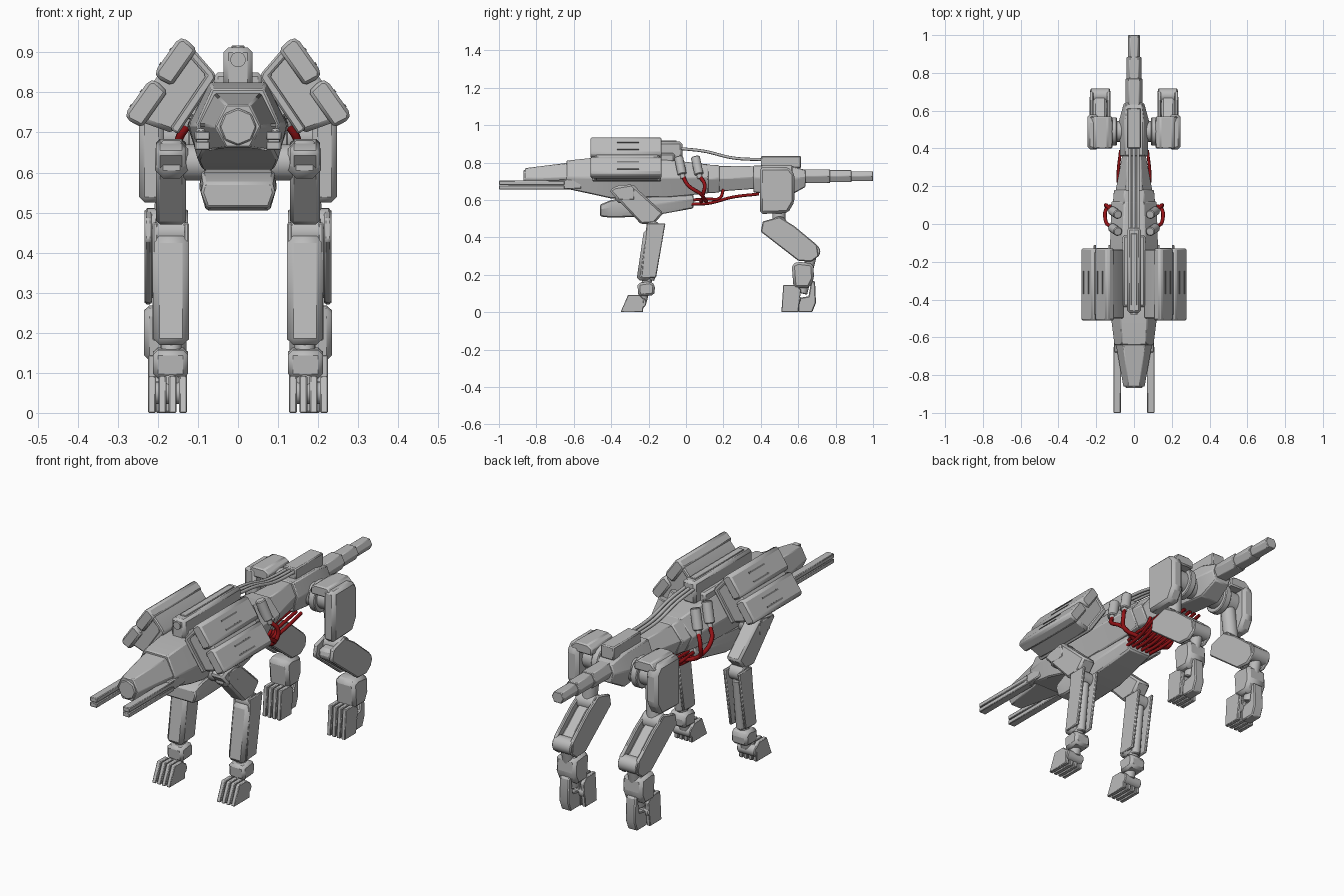
import bpy
from math import radians
from mathutils import Vector

cube = bpy.data.objects.get("Cube")
if cube:
    bpy.data.objects.remove(cube, do_unlink=True)


def material(name, rgb):
    m = bpy.data.materials.new(name)
    m.use_nodes = True
    m.diffuse_color = (*rgb, 1)
    m.node_tree.nodes["Principled BSDF"].inputs["Base Color"].default_value = (*rgb, 1)
    return m


GREY = material("armor grey", (0.5, 0.5, 0.5))
SLOT = material("slot grey", (0.2, 0.2, 0.2))
RED = material("cable red", (0.3, 0.006, 0.008))


def add(name, data, mat, bevel, mirror):
    data.materials.append(mat)
    ob = bpy.data.objects.new(name, data)
    bpy.context.collection.objects.link(ob)
    if bevel:
        b = ob.modifiers.new("Bevel", "BEVEL")
        b.width, b.segments, b.limit_method = bevel, 1, "ANGLE"
    if mirror:
        ob.modifiers.new("Mirror", "MIRROR").use_mirror_merge = False
    return ob


def loft(name, rings, mat=GREY, bevel=0.0, mirror=False):
    """Skin a row of equal rings and cap both ends."""
    n = len(rings[0])
    verts = [p for ring in rings for p in ring]
    faces = [list(range(n)), list(range(len(verts) - n, len(verts)))]
    for k in range(len(rings) - 1):
        for i in range(n):
            j = (i + 1) % n
            faces.append([k * n + i, k * n + j, k * n + n + j, k * n + n + i])
    me = bpy.data.meshes.new(name)
    me.from_pydata(verts, [], faces)
    import bmesh
    bm = bmesh.new()
    bm.from_mesh(me)
    bmesh.ops.recalc_face_normals(bm, faces=bm.faces)
    bm.to_mesh(me)
    bm.free()
    return add(name, me, mat, bevel, mirror)


def side_prism(name, prof, x0, x1, bevel=0.006, mirror=True, mat=GREY):
    return loft(name, [[(x, y, z) for y, z in prof] for x in (x0, x1)], mat, bevel, mirror)


def front_prism(name, prof, y0, y1, bevel=0.006, mirror=True, mat=GREY):
    return loft(name, [[(x, y, z) for x, z in prof] for y in (y0, y1)], mat, bevel, mirror)


def box(name, x0, x1, y0, y1, z0, z1, bevel=0.005, mirror=False, mat=GREY):
    return side_prism(name, [(y0, z0), (y1, z0), (y1, z1), (y0, z1)], x0, x1, bevel, mirror, mat)


def rod(name, p, q, r, mirror=True, sides=20, mat=GREY):
    p, q = Vector(p), Vector(q)
    rot = (q - p).to_track_quat("Z", "Y")
    rings = []
    for c in (p, q):
        ring = []
        for i in range(sides):
            v = Vector((r, 0, 0))
            v.rotate(rot)
            spin = (q - p).normalized()
            from mathutils import Quaternion
            v.rotate(Quaternion(spin, radians(360 * i / sides)))
            ring.append(c + v)
        rings.append(ring)
    return loft(name, rings, mat, 0.004 if r > 0.02 else 0, mirror)


def cable(name, pts, r, mat=RED, mirror=True):
    cu = bpy.data.curves.new(name, "CURVE")
    cu.dimensions, cu.bevel_depth, cu.bevel_resolution = "3D", r, 2
    cu.use_fill_caps = True
    sp = cu.splines.new("BEZIER")
    sp.bezier_points.add(len(pts) - 1)
    for b, p in zip(sp.bezier_points, pts):
        b.co = p
        b.handle_left_type = b.handle_right_type = "AUTO"
    return add(name, cu, mat, 0, mirror)


def hexa(y, top, mid, low, wt, wm, wb):
    return [(wt, y, top), (wm, y, mid), (wb, y, low), (-wb, y, low), (-wm, y, mid), (-wt, y, top)]


# Head, torso, waist and pelvis
loft("head", [hexa(-.86, .77, .715, .662, .03, .058, .03),
              hexa(-.62, .80, .72, .655, .06, .1, .075)], bevel=.004)
rod("face_plate", (0, -.868, .714), (0, -.85, .714), .047, False, 8)
loft("torso", [hexa(-.64, .81, .72, .66, .065, .105, .085), hexa(-.5, .825, .72, .63, .07, .122, .1),
               hexa(-.4, .825, .72, .608, .07, .125, .09), hexa(-.1, .815, .72, .615, .06, .128, .09),
               hexa(.12, .79, .72, .635, .05, .122, .08)], bevel=.005)
loft("waist_ring", [hexa(.1, .79, .715, .635, .055, .115, .075),
                    hexa(.18, .785, .715, .64, .05, .108, .07)], bevel=.005)
loft("waist", [hexa(.17, .782, .715, .645, .045, .1, .065),
               hexa(.37, .78, .72, .66, .035, .062, .045)], bevel=.004)
loft("pelvis", [hexa(.36, .785, .72, .64, .05, .075, .05), hexa(.55, .785, .71, .62, .05, .08, .05),
                hexa(.64, .76, .72, .67, .04, .055, .04)], bevel=.005)
loft("belly_tank", [hexa(-.46, .575, .55, .512, .085, .092, .078),
                    hexa(-.4, .6, .56, .505, .09, .096, .08),
                    hexa(-.2, .62, .57, .512, .09, .096, .08),
                    hexa(.04, .63, .6, .555, .07, .08, .06)], bevel=.006)

# Tail segments
for i, (y0, y1, w) in enumerate([(.63, .77, .046), (.76, .885, .04), (.875, 1, .033)]):
    loft(f"tail_{i + 1}", [hexa(y, .727 + w * .8, .727, .727 - w * .8, w * .6, w, w * .6)
                           for y in (y0, y1)], bevel=.003)

# Spine pack, its lens, rear pack and linking hoses
box("spine_pack", -.036, .036, -.47, -.02, .8, .912, .012)
box("spine_ridge", -.016, .016, -.43, -.05, .91, .917, .002)
rod("spine_lens", (0, -.478, .882), (0, -.46, .882), .019, False)
box("spine_saddle", -.06, .06, -.44, -.06, .8, .85, .01)
box("rear_pack", -.036, .036, .4, .615, .77, .835)
for i in (-1, 0, 1):
    cable(f"spine_hose_{i + 2}", [(i * .022, -.03, .875), (i * .022, .1, .86),
                                 (i * .022, .25, .825), (i * .022, .42, .815)], .008, GREY, False)

# Twin barrels beside the head
for z in (.667, .692):
    box("barrel", .07, .108, -1, -.65, z - .011, z + .011, .003, True)
box("barrel_mount", .075, .103, -.95, -.6, .66, .7, 0, True)
box("cheek_block", .08, .105, -.68, -.56, .66, .71, .005, True)

# Shoulder pods: core, two armor panels, slots
front_prism("pod_core", [(.14, .925), (.275, .738), (.16, .697), (.06, .842)], -.49, -.14, .012)
A, D, N = Vector((.143, .943)), Vector((.577, -.817)), Vector((.817, .577))


def pod_point(along, out):
    return A + D * along + N * out


for name, a, b in (("upper", .0, .122), ("lower", .128, .25)):
    front_prism(f"pod_{name}_panel", [pod_point(a, -.012), pod_point(a + .012, 0),
                pod_point(b - .012, 0), pod_point(b, -.012), pod_point(b - .006, -.055),
                pod_point(a + .006, -.055)], -.51, -.13, .008)
    for s in (.35, .72):
        c = a + (b - a) * s
        front_prism(f"pod_{name}_slot", [pod_point(c - .004, -.002), pod_point(c + .004, -.002),
                    pod_point(c + .004, .002), pod_point(c - .004, .002)], -.37, -.25, 0, mat=SLOT)
front_prism("pod_inner_panel", [(.125, .925), (.06, .85), (.055, .836), (.15, .695),
                                (.17, .71), (.08, .842), (.14, .91)], -.5, -.135, .005)
box("pod_bracket", .05, .13, -.42, -.2, .74, .82, .005, True)

# Front legs
rod("shoulder_joint", (.08, -.32, .625), (.16, -.32, .625), .045)
box("shoulder_block", .125, .207, -.38, -.26, .585, .68, .02, True)
side_prism("upper_arm", [(-.41, .65), (-.38, .67), (-.29, .685), (-.12, .53), (-.17, .475),
                         (-.24, .47)], .13, .205, .01)
rod("elbow", (.13, -.175, .45), (.207, -.175, .45), .038)
side_prism("forearm", [(-.225, .44), (-.19, .45), (-.165, .42), (-.19, .17), (-.265, .17)],
           .122, .212, .016)
for x in (.122, .2):
    side_prism("forearm_side", [(-.21, .475), (-.11, .475), (-.16, .185), (-.24, .18)],
               x, x + .014, .004)
rod("forearm_strut", (.167, -.16, .42), (.167, -.19, .17), .022)
rod("wrist", (.167, -.2, .2), (.167, -.235, .06), .026)
side_prism("wrist_cuff", [(-.26, .155), (-.19, .165), (-.165, .145), (-.17, .09), (-.255, .085)],
           .125, .212, .012)

# Rear legs
rod("hip_axle", (-.19, .49, .69), (.19, .49, .69), .055, False)
rod("hip_collar", (.09, .49, .69), (.125, .49, .69), .075)
side_prism("hip_armor", [(.395, .525), (.545, .53), (.58, .59), (.58, .74), (.55, .775),
                         (.395, .775)], .185, .247, .014)
front_prism("hip_cap", [(.115, .735), (.115, .77), (.14, .785), (.205, .785), (.235, .755),
                        (.2, .735)], .4, .57, .006)
rod("hip_strut", (.16, .49, .68), (.18, .5, .44), .035)
rod("hip_knuckle", (.13, .5, .47), (.23, .5, .47), .042)
side_prism("thigh", [(.42, .47), (.41, .43), (.61, .28), (.68, .3), (.68, .35), (.56, .45),
                     (.5, .48)], .145, .215, .012)
for x in (.125, .215):
    side_prism("thigh_plate", [(.41, .485), (.4, .43), (.6, .275), (.67, .27), (.71, .3),
                               (.7, .36), (.58, .46), (.5, .51)], x, x + .018, .005)
rod("knee", (.128, .68, .325), (.23, .68, .325), .038)
rod("shin_strut", (.18, .675, .32), (.18, .62, .1), .028)
side_prism("shin", [(.565, .255), (.6, .27), (.68, .26), (.685, .18), (.66, .13), (.575, .13)],
           .128, .235, .014)
side_prism("heel", [(.6, 0), (.675, 0), (.695, .05), (.69, .165), (.67, .17), (.655, .085),
                    (.6, .075)], .155, .207, .005)

# Toes on every foot
for leg, prof, bar in (("front", [(-.35, 0), (-.23, 0), (-.225, .07), (-.25, .092), (-.31, .092)],
                        (-.24, .05)),
                       ("rear", [(.51, 0), (.6, 0), (.615, .12), (.59, .145), (.52, .145)],
                        (.585, .07))):
    for i in range(4):
        x = .137 + i * .026
        side_prism(f"{leg}_toe_{i + 1}", prof, x - .01, x + .01, .003)
    rod(f"{leg}_toe_bar", (.127, *bar), (.224, *bar), .028)

# Flank canisters with red cables
for i, y in enumerate((-.04, .05)):
    rod(f"canister_{i + 1}", (.085, y, .83), (.115, y + .02, .735), .024)
    rod(f"canister_nozzle_{i + 1}", (.113, y + .018, .745), (.121, y + .025, .715), .014)
    cable(f"flank_cable_{i + 1}", [(.12, y + .025, .725), (.148, y + .05, .68),
                                   (.135, .09, .62), (.07, .08 + i * .03, .59)], .01)

# Underside cables from the tank to waist and pelvis
for i, x in enumerate((.015, .04, .065)):
    cable(f"belly_cable_{i + 1}", [(x, .03, .578), (x * 1.1, .12, .582), (x * 1.3, .25, .615),
                                   (x * 1.1, .39, .632)], .008)
    cable(f"waist_cable_{i + 1}", [(x, .03, .6), (x * 1.2, .12, .605), (x * 1.2, .18, .61),
                                   (x, .2, .655)], .008)

# Smooth round parts, keep hard edges
for ob in bpy.context.scene.objects:
    ob.select_set(ob.type == "MESH")
    if ob.type == "MESH":
        bpy.context.view_layer.objects.active = ob
bpy.ops.object.shade_smooth_by_angle(angle=radians(25))
